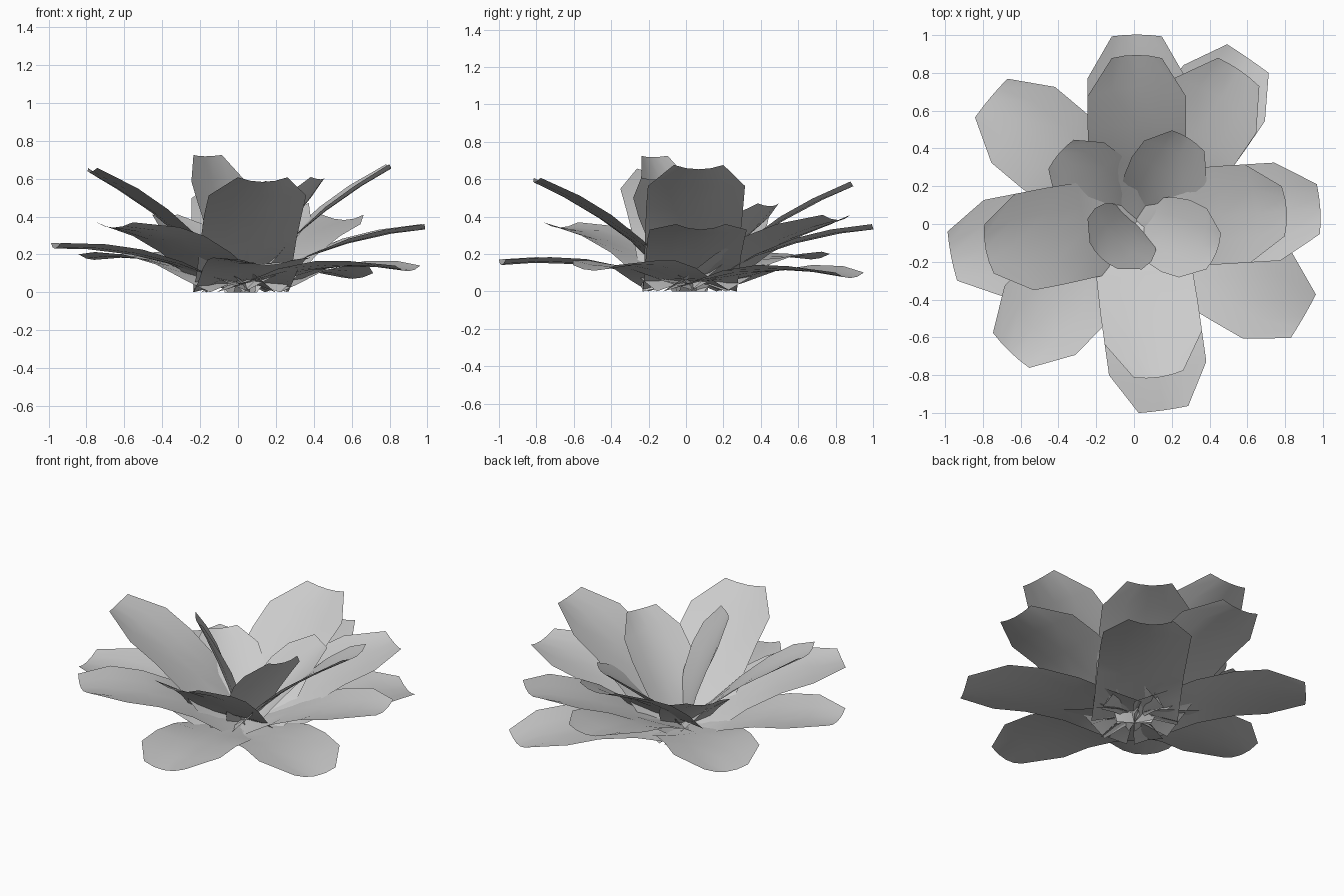
import bpy, math

if "Cube" in bpy.data.objects:
    bpy.data.objects.remove(bpy.data.objects["Cube"])

# (position along petal, half width factor, cup depth; negative arches upward)
ROWS = [(0.0, 0.97, -0.05), (0.18, 0.97, -0.015), (0.38, 0.98, 0.012),
        (0.6, 1.0, 0.028), (0.79, 1.0, 0.03), (1.0, 0.51, 0.03)]
INNER_ROWS = [(0.0, 0.5, 0.0), (0.18, 0.72, 0.02), (0.38, 0.90, 0.04),
              (0.6, 1.0, 0.045), (0.79, 0.96, 0.035), (1.0, 0.50, 0.02)]
ACROSS = [-1, -0.5, 0, 0.5, 1]
CENTRE = (0.015, 0.02)


def petal(name, rows, azimuth, radius, height, half_width, bend):
    """Arched strip from the flower centre to a tip at (radius, height)."""
    az = math.radians(azimuth)
    chord = math.hypot(radius, height)
    tilt = math.atan2(height, radius)
    sag = chord * math.radians(bend) / 8
    ca, sa, ct, st = math.cos(az), math.sin(az), math.cos(tilt), math.sin(tilt)
    verts = []
    for i, (t, w, cup) in enumerate(rows):
        for a in ACROSS:
            s = t
            if i == len(rows) - 2:           # inner columns run on toward the tip
                s = t + 0.04 * (1 - abs(a))
            level = 1.0 if i == 0 else 0.3   # base corners rest on the ground
            n = 4 * sag * s * (1 - s) + cup * (a * a - level)
            d = s * chord
            r, z = d * ct - n * st, d * st + n * ct
            side = a * w * half_width
            verts.append((CENTRE[0] + r * ca - side * sa,
                          CENTRE[1] + r * sa + side * ca, max(z, 0.0)))
    n = len(ACROSS)
    faces = [(i * n + j, (i + 1) * n + j, (i + 1) * n + j + 1, i * n + j + 1)
             for i in range(len(rows) - 1) for j in range(n - 1)]
    mesh = bpy.data.meshes.new(name)
    mesh.from_pydata(verts, [], faces)
    mesh.flip_normals()
    mesh.shade_smooth()
    ob = bpy.data.objects.new(name, mesh)
    bpy.context.collection.objects.link(ob)


# layers: rows, half width, bend, then azimuth, tip radius, tip height
LAYERS = {
    "low_petal": (ROWS, 0.262, 34, [(55.5, 1.04, 0.08), (-30, 1.02, 0.12),
                                    (140, 1.01, 0.18), (226, 0.965, 0.35)]),
    "outer_petal": (ROWS, 0.26, 30, [(3.5, 0.97, 0.34), (90, 0.98, 0.34),
                                     (191, 1.0, 0.24), (-82, 1.015, 0.15)]),
    "middle_petal": (ROWS, 0.26, 23, [(3.5, 0.79, 0.66), (90, 0.87, 0.57),
                                      (191, 0.81, 0.64), (-82, 0.835, 0.59),
                                      (55.5, 0.96, 0.39)]),
    "inner_petal": (INNER_ROWS, 0.205, 18, [(57, 0.51, 0.46), (139, 0.54, 0.40),
                                            (-22, 0.45, 0.60), (227, 0.27, 0.72)]),
}
for name, (rows, half_width, bend, items) in LAYERS.items():
    for k, (azimuth, radius, height) in enumerate(items):
        petal(f"{name}_{k + 1}", rows, azimuth, radius, height, half_width, bend)
